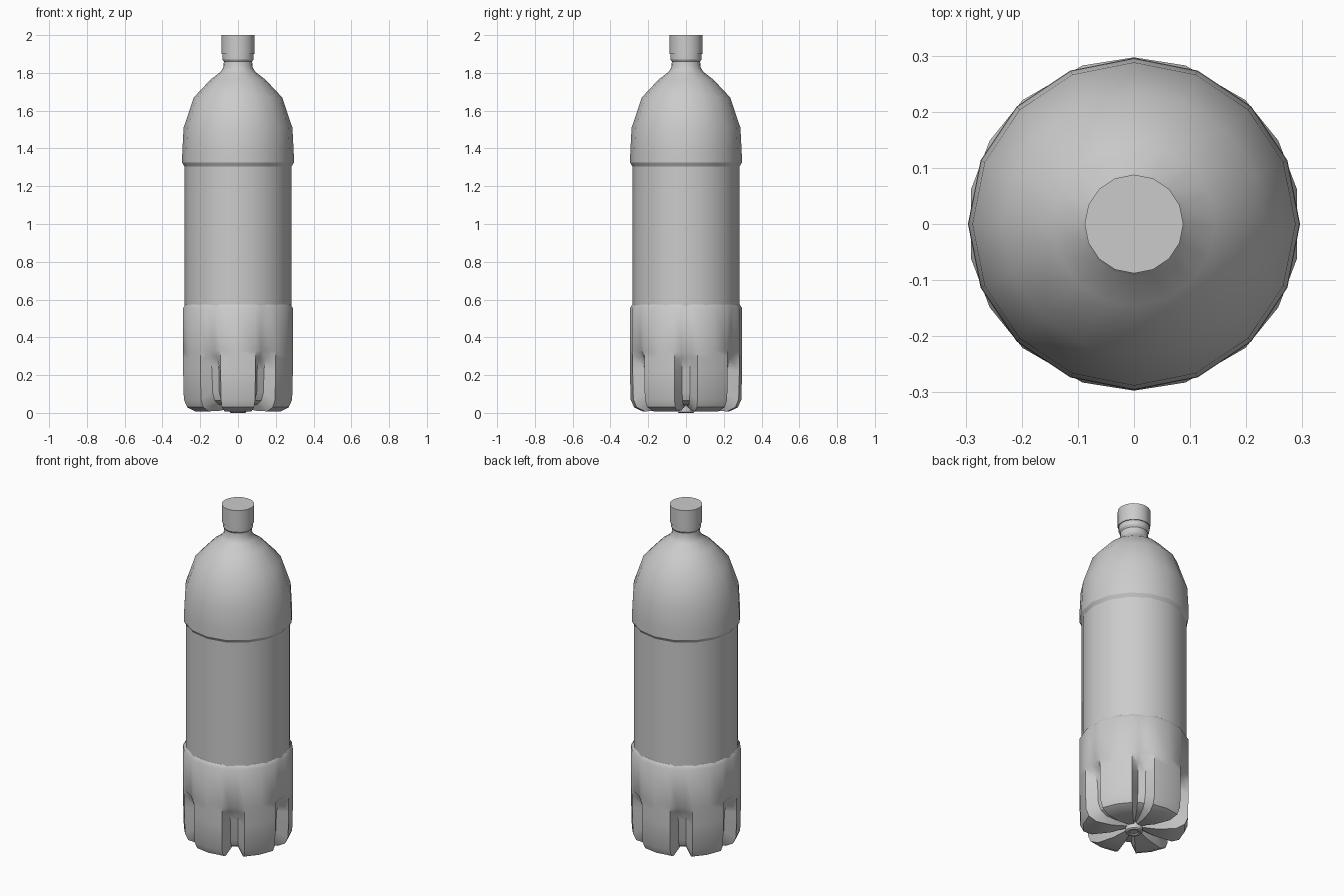
import bpy
import bmesh
from math import sin, cos, radians

cube = bpy.data.objects.get("Cube")
if cube:
    bpy.data.objects.remove(cube, do_unlink=True)

GREY = (0.6, 0.6, 0.6, 1.0)
mat = bpy.data.materials.new("plain grey")
mat.use_nodes = True
mat.diffuse_color = GREY
mat.node_tree.nodes["Principled BSDF"].inputs["Base Color"].default_value = GREY

SIDES = 16


def skin(name, rings, smooth, cap_first=False, cap_last=False):
    """Join rings of points into a tube and optionally close its ends."""
    bm = bmesh.new()
    loops = [[bm.verts.new(p) for p in ring] for ring in rings]
    for a, b in zip(loops, loops[1:]):
        n = len(a)
        for i in range(n):
            j = (i + 1) % n
            bm.faces.new((a[i], a[j], b[j], b[i]))
    if cap_first:
        bm.faces.new(loops[0][::-1])
    if cap_last:
        bm.faces.new(loops[-1])
    bmesh.ops.recalc_face_normals(bm, faces=bm.faces)
    mesh = bpy.data.meshes.new(name)
    bm.to_mesh(mesh)
    bm.free()
    mesh.materials.append(mat)
    obj = bpy.data.objects.new(name, mesh)
    bpy.context.collection.objects.link(obj)
    bpy.ops.object.select_all(action='DESELECT')
    obj.select_set(True)
    bpy.context.view_layer.objects.active = obj
    bpy.ops.object.shade_smooth_by_angle(angle=radians(smooth))
    return obj


def polar(r, degrees, z):
    return (r * cos(radians(degrees)), r * sin(radians(degrees)), z)


def lathe(name, profile, smooth, **caps):
    rings = [[polar(r, 360 * i / SIDES, z) for i in range(SIDES)] for r, z in profile]
    return skin(name, rings, smooth, **caps)


# Base: six feet parted by grooves; each row is foot radius, height, groove radius, height
FLAT = 0.297 * cos(radians(12)) / cos(radians(5))
base_rows = [
    (0.283, 0.575, 0.278, 0.575),
    (0.297, 0.555, FLAT, 0.555),
    (0.297, 0.33, FLAT, 0.33),
    (0.297, 0.29, 0.26, 0.29),
    (0.297, 0.22, 0.24, 0.23),
    (0.293, 0.07, 0.235, 0.11),
    (0.275, 0.03, 0.215, 0.065),
    (0.23, 0.008, 0.18, 0.045),
    (0.13, 0.012, 0.11, 0.04),
    (0.045, 0.03, 0.045, 0.04),
]
base_rings = []
for foot_r, foot_z, groove_r, groove_z in base_rows:
    ring = []
    for k in range(6):
        for angle in (-12, -5, 5, 12, 30):
            in_groove = abs(angle) == 5
            r, z = (groove_r, groove_z) if in_groove else (foot_r, foot_z)
            ring.append(polar(r, 60 * k + angle, z))
    base_rings.append(ring)
skin("base", base_rings, 35)

# Small hub under the base
lathe("base_hub", [(0.046, 0.05), (0.046, 0.006), (0.04, 0), (0.028, 0), (0.024, 0.006)],
      30, cap_last=True)

# Straight middle wall with the lip below the shoulder
lathe("middle_wall", [(0.284, 0.56), (0.284, 1.305), (0.296, 1.325)], 30)

# Domed shoulder running into the neck
lathe("shoulder", [(0.296, 1.325), (0.295, 1.38), (0.288, 1.51), (0.234, 1.67),
                   (0.145, 1.765), (0.092, 1.805), (0.077, 1.83), (0.075, 1.86)], 45)

# Neck ring and cap
lathe("neck_ring", [(0.075, 1.86), (0.083, 1.872), (0.083, 1.905)], 30)
lathe("cap", [(0.088, 1.9), (0.088, 2.0)], 30, cap_first=True, cap_last=True)
